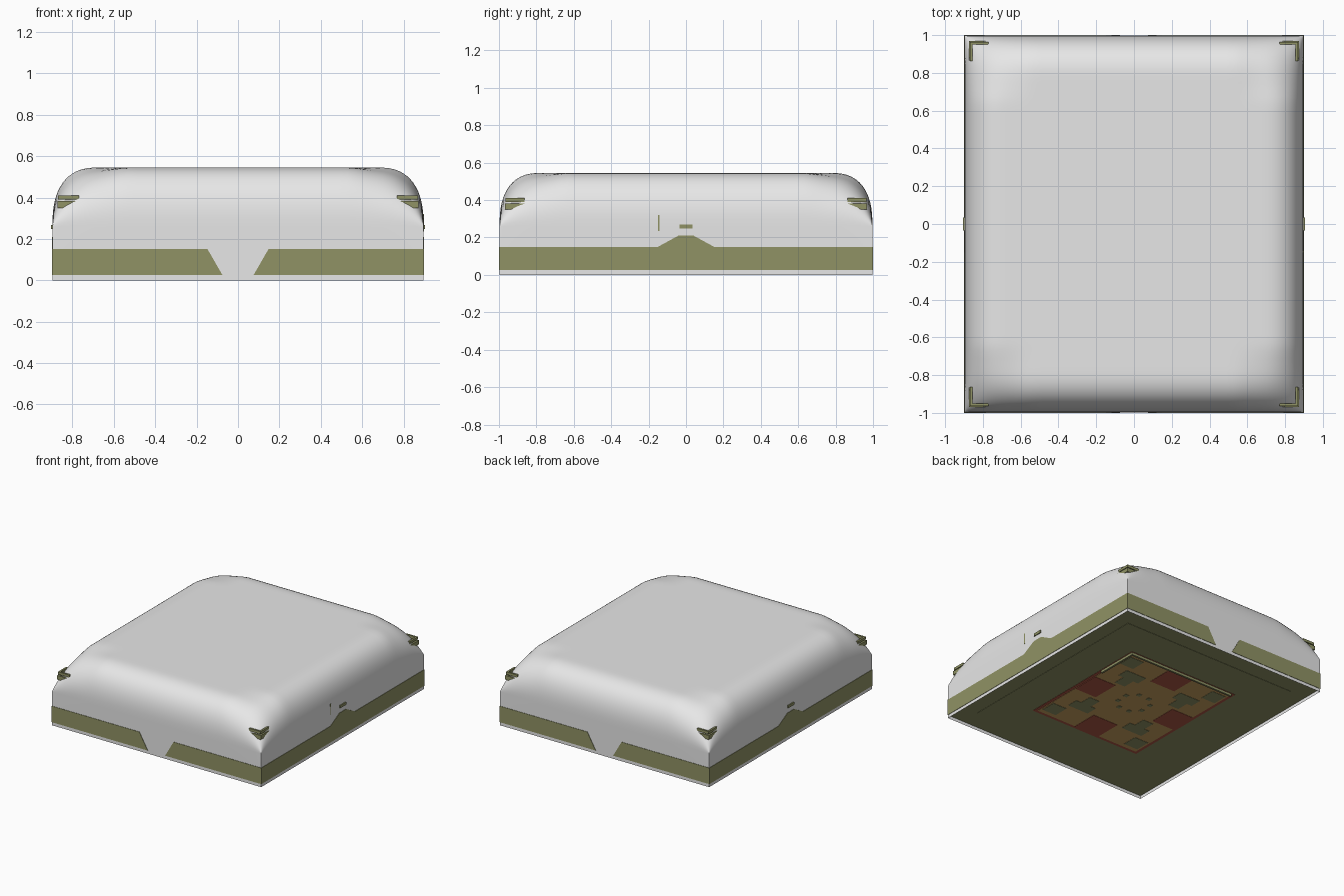
import bpy, bmesh, math
from mathutils import Vector

cube = bpy.data.objects.get("Cube")
if cube:
    bpy.data.objects.remove(cube)


def material(name, rgb):
    m = bpy.data.materials.new(name)
    m.use_nodes = True
    m.diffuse_color = (*rgb, 1)
    bsdf = m.node_tree.nodes["Principled BSDF"]
    bsdf.inputs["Base Color"].default_value = (*rgb, 1)
    bsdf.inputs["Roughness"].default_value = 0.8
    return m


SNOW = material("snow white", (0.8, 0.8, 0.8))
OLIVE = material("olive", (0.28, 0.29, 0.13))
BROWN = material("ochre brown", (0.6, 0.36, 0.12))
RED = material("brick red", (0.42, 0.1, 0.058))


def finish(name, bm, mat):
    bmesh.ops.recalc_face_normals(bm, faces=bm.faces)
    me = bpy.data.meshes.new(name)
    bm.to_mesh(me)
    bm.free()
    me.materials.append(mat)
    ob = bpy.data.objects.new(name, me)
    bpy.context.collection.objects.link(ob)
    return ob


def boxes(name, spans, mat):
    """One object from boxes given as (x0, x1, y0, y1, z0, z1)."""
    bm = bmesh.new()
    for x0, x1, y0, y1, z0, z1 in spans:
        made = bmesh.ops.create_cube(bm, size=1)["verts"]
        for v in made:
            v.co = Vector(((x0 + x1) / 2 + v.co.x * (x1 - x0),
                           (y0 + y1) / 2 + v.co.y * (y1 - y0),
                           (z0 + z1) / 2 + v.co.z * (z1 - z0)))
    return finish(name, bm, mat)


def plate(x, y, w, h, z):
    """Span of a thin inlay of half size w by h whose underside is at z."""
    return (x - w, x + w, y - h, y + h, z, 0.035)


def prism(name, points, depth, mat):
    """Extrude a closed outline of 3D points along the depth vector."""
    bm = bmesh.new()
    face = bm.faces.new([bm.verts.new(p) for p in points])
    out = bmesh.ops.extrude_face_region(bm, geom=[face])["geom"]
    bmesh.ops.translate(bm, vec=depth, verts=[g for g in out if isinstance(g, bmesh.types.BMVert)])
    return finish(name, bm, mat)


# Snow cushion: a pillow-shaped grid with a straight skirt
HX, HY, N = 0.897, 0.997, 60
EDGE, RISE = 0.26, 0.285


def shoulder(d):
    t = max(0, 1 - d / 0.22)
    return max(0, 1 - t ** 2.5) ** 0.4


def near(d):
    return max(0, 1 - d / 0.35)


bm = bmesh.new()
bmesh.ops.create_grid(bm, x_segments=N, y_segments=N, size=1)
for v in bm.verts:
    dx = HX * max(0, 1 - abs(v.co.x)) ** 2.2
    dy = HY * max(0, 1 - abs(v.co.y)) ** 2.2
    v.co.x = math.copysign(HX - dx, v.co.x)
    v.co.y = math.copysign(HY - dy, v.co.y)
    corner_drop = 1 - 0.4 * near(dx) * near(dy)
    v.co.z = EDGE + RISE * shoulder(dx) * shoulder(dy) * corner_drop
rim = [e for e in bm.edges if e.is_boundary]
skirt = bmesh.ops.extrude_edge_only(bm, edges=rim)["geom"]
for g in skirt:
    if isinstance(g, bmesh.types.BMVert):
        g.co.z = 0
snow = finish("snow_cushion", bm, SNOW)
bpy.context.view_layer.objects.active = snow
snow.select_set(True)
bpy.ops.object.shade_smooth_by_angle(angle=math.radians(60))
snow.select_set(False)

# Wall band: notched at front and back, raised in the middle of each side
half = [(1, 0.025), (1, 0.15), (0.15, 0.15), (0.04, 0.21)]
outline = half + [(-y, z) for y, z in reversed(half)]
for sx, side in ((1, "left"), (-1, "right")):
    prism(f"{side}_wall_band", [(sx * 0.9, y, z) for y, z in outline], (-sx * 0.03, 0, 0), OLIVE)
    for sy, end in ((-1, "front"), (1, "back")):
        pts = [(0.075, 0.025), (0.9, 0.025), (0.9, 0.15), (0.147, 0.15)]
        prism(f"{end}_{side}_wall_band", [(sx * x, sy, z) for x, z in pts], (0, -sy * 0.03, 0), OLIVE)

        # Corner brackets: two stacked L-shaped bars showing through the snow
        spans = []
        for z0, z1, reach, out in ((0.35, 0.382, 0.11, 0), (0.39, 0.41, 0.1, 0.004)):
            cx, cy = 0.873 - out, 0.968 - out
            for ax, ay in ((reach, 0.014), (0.014, reach)):
                xs = sorted((sx * cx, sx * (cx - ax)))
                ys = sorted((sy * cy, sy * (cy - ay)))
                spans.append((*xs, *ys, z0, z1))
        boxes(f"{end}_{side}_corner_bracket", spans, OLIVE)

    # Small knob peeking out of each side
    xs = sorted((sx * 0.86, sx * 0.904))
    boxes(f"{side}_side_knob", [(*xs, -0.035, 0.035, 0.247, 0.268)], OLIVE)
boxes("left_side_sliver", [(0.86, 0.899, -0.15, -0.142, 0.235, 0.32)], OLIVE)

# Underside: base plate, framed floor panel with raised ridges
boxes("base_plate", [plate(0, 0, 0.89, 0.99, 0.022)], OLIVE)
boxes("base_step", [plate(0, 0, 0.76, 0.84, 0.02)], OLIVE)
boxes("panel_frame", [plate(0, 0, 0.48, 0.55, 0.018)], RED)
boxes("floor_panel", [plate(0, 0, 0.455, 0.525, 0.016)], BROWN)
boxes("panel_ridges", [(-0.45, 0.475, 0.53, 0.545, 0, 0.03),
                       (0.46, 0.475, 0.2, 0.545, 0, 0.03)], OLIVE)

# Inlays: a cross of red squares, olive angle shapes and a broken ring
boxes("red_inlays", [p for s in (-1, 1) for p in (plate(s * 0.36, 0, 0.095, 0.11, 0.014),
                                                  plate(0, s * 0.42, 0.11, 0.105, 0.014))], RED)
inlays = []
for sx in (-1, 1):
    for sy in (-1, 1):
        inlays.append(plate(sx * 0.25, sy * 0.28, 0.09, 0.045, 0.014))
        inlays.append(plate(sx * 0.25, sy * 0.22, 0.045, 0.08, 0.014))
        inlays.append(plate(sx * 0.38, sy * 0.43, 0.06, 0.06, 0.014))
for k in range(8):
    a = math.tau * (k + 0.5) / 8
    inlays.append(plate(0.12 * math.cos(a), 0.12 * math.sin(a), 0.016, 0.016, 0.014))
boxes("olive_inlays", inlays, OLIVE)
